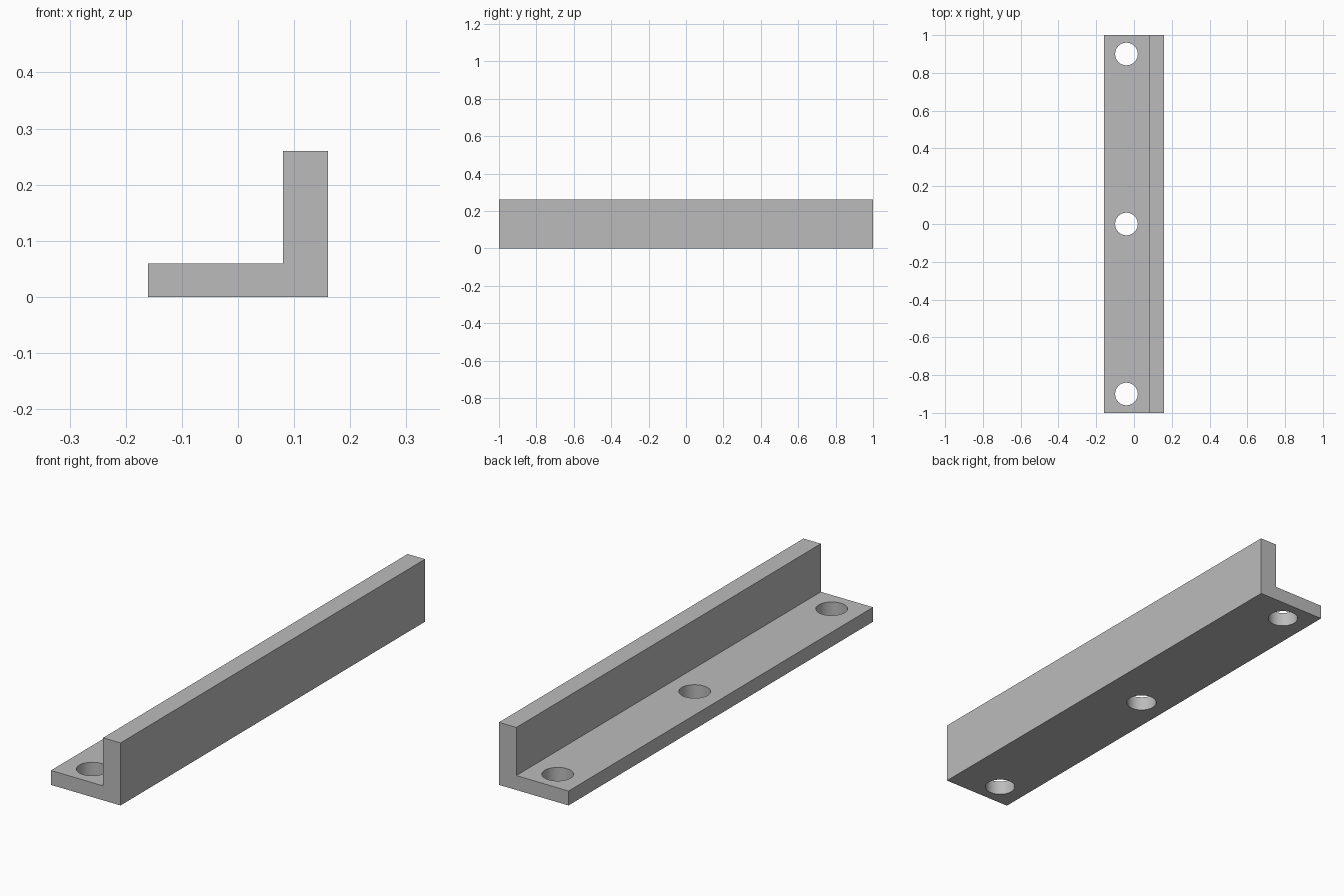
import bpy, bmesh

if "Cube" in bpy.data.objects:
    bpy.data.objects.remove(bpy.data.objects["Cube"])

LENGTH = 2.0
HOLE_RADIUS = 0.06
HOLE_X = -0.04

grey = bpy.data.materials.new("plain grey")
grey.diffuse_color = (0.5, 0.5, 0.5, 1)
grey.use_nodes = True
grey.node_tree.nodes["Principled BSDF"].inputs["Base Color"].default_value = grey.diffuse_color

# L-shaped rail: profile extruded along y
profile = [(-0.16, 0), (0.16, 0), (0.16, 0.26), (0.08, 0.26), (0.08, 0.06), (-0.16, 0.06)]
bm = bmesh.new()
face = bm.faces.new([bm.verts.new((x, -LENGTH / 2, z)) for x, z in profile])
extruded = bmesh.ops.extrude_face_region(bm, geom=[face])["geom"]
bmesh.ops.translate(bm, vec=(0, LENGTH, 0),
                    verts=[v for v in extruded if isinstance(v, bmesh.types.BMVert)])
bmesh.ops.recalc_face_normals(bm, faces=bm.faces)
mesh = bpy.data.meshes.new("angle_rail")
bm.to_mesh(mesh)
bm.free()
mesh.materials.append(grey)
rail = bpy.data.objects.new("angle_rail", mesh)
bpy.context.collection.objects.link(rail)

# Three screw holes through the flat flange
for y in (-0.9, 0, 0.9):
    bpy.ops.mesh.primitive_cylinder_add(vertices=48, radius=HOLE_RADIUS, depth=0.2,
                                        location=(HOLE_X, y, 0.03))
    cutter = bpy.context.object
    cutter.name = "hole_cutter"
    cutter.data.materials.append(grey)
    cut = rail.modifiers.new("screw_hole", 'BOOLEAN')
    cut.operation = 'DIFFERENCE'
    cut.solver = 'EXACT'
    cut.object = cutter
    bpy.ops.object.select_all(action='DESELECT')
    rail.select_set(True)
    bpy.context.view_layer.objects.active = rail
    bpy.ops.object.modifier_apply(modifier=cut.name)
    bpy.data.objects.remove(cutter)

# Smooth hole walls, sharp rail edges
bpy.ops.object.shade_smooth_by_angle()
